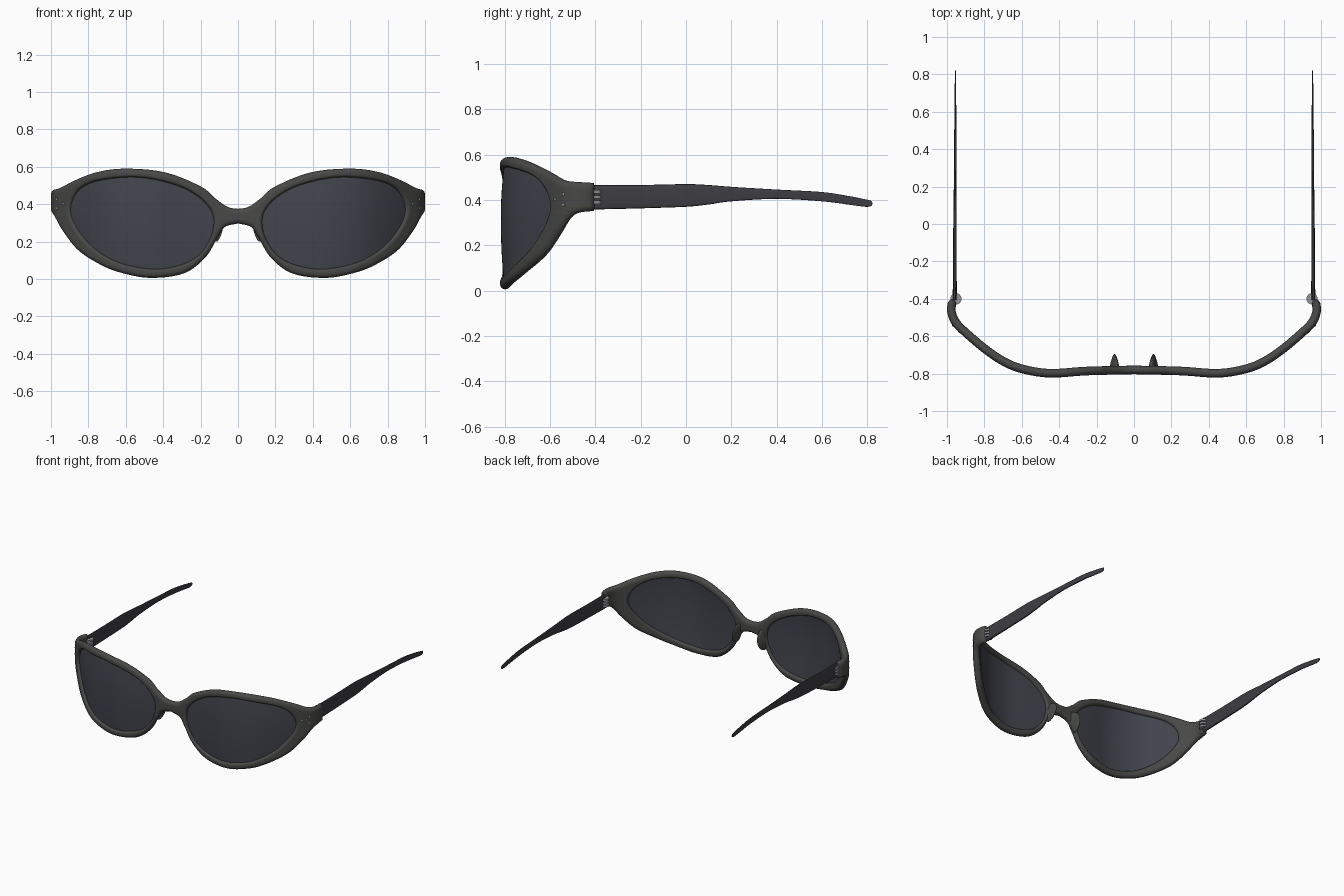
import bpy, bmesh, math
from mathutils import Vector, kdtree

if "Cube" in bpy.data.objects:
    bpy.data.objects.remove(bpy.data.objects["Cube"])


def spline(pts, n, closed=False):
    """Catmull-Rom curve through pts with n samples per span."""
    p = [Vector(q) for q in pts]
    m = len(p)
    q = [p[-1]] + p + p[:2] if closed else [2 * p[0] - p[1]] + p + [2 * p[-1] - p[-2]]
    out = []
    for i in range(m if closed else m - 1):
        a, b, c, d = q[i:i + 4]
        for k in range(n):
            t = k / n
            out.append(0.5 * (2 * b + (c - a) * t + (2 * a - 5 * b + 4 * c - d) * t * t
                              + (3 * b - a - 3 * c + d) * t ** 3))
    return out if closed else out + [p[-1]]


def material(name, rgb):
    m = bpy.data.materials.new(name)
    m.diffuse_color = (*rgb, 1)
    m.use_nodes = True
    m.node_tree.nodes["Principled BSDF"].inputs["Base Color"].default_value = m.diffuse_color
    return m


def finish(name, bm, mat, angle=40):
    """Turn a right-hand half into a mirrored, smooth-shaded object."""
    bmesh.ops.remove_doubles(bm, verts=bm.verts, dist=1e-5)
    bmesh.ops.recalc_face_normals(bm, faces=bm.faces)
    me = bpy.data.meshes.new(name)
    bm.to_mesh(me)
    bm.free()
    ob = bpy.data.objects.new(name, me)
    bpy.context.collection.objects.link(ob)
    me.materials.append(mat)
    bpy.ops.object.select_all(action='DESELECT')
    ob.select_set(True)
    bpy.context.view_layer.objects.active = ob
    bpy.ops.object.shade_smooth_by_angle(angle=math.radians(angle))
    ob.modifiers.new("mirror", 'MIRROR')
    return ob


def skin(bm, rows, wrap_rows=False, wrap_cols=False):
    """Quads between consecutive rows of coordinates."""
    v = [[bm.verts.new(c) for c in r] for r in rows]
    nr, nc = len(v), len(v[0])
    for i in range(nr if wrap_rows else nr - 1):
        for j in range(nc if wrap_cols else nc - 1):
            i2, j2 = (i + 1) % nr, (j + 1) % nc
            bm.faces.new((v[i][j], v[i2][j], v[i2][j2], v[i][j2]))
    return v


frame_mat = material("frame_dark_grey", (0.065, 0.065, 0.062))
lens_mat = material("lens_smoke", (0.055, 0.058, 0.075))
temple_mat = material("temple_dark", (0.048, 0.046, 0.055))
metal_mat = material("metal", (0.3, 0.3, 0.32))

# Wrap curve seen from above (centre to hinge)
wrap = spline([(0, -.78), (.25, -.786), (.45, -.798), (.6, -.774), (.7, -.733), (.8, -.665),
               (.9, -.58), (.95, -.53), (.974, -.48), (.976, -.44), (.966, -.405)], 20)
dist = [0]
for a, b in zip(wrap, wrap[1:]):
    dist.append(dist[-1] + (b - a).length)


def bend(u, z, off=0):
    """Flat pattern (u, z) to the wrapped surface, off = outward offset."""
    i = 0
    while i < len(wrap) - 2 and dist[i + 1] < u:
        i += 1
    t = (u - dist[i]) / (dist[i + 1] - dist[i])
    p = wrap[i].lerp(wrap[i + 1], t)
    d = (wrap[min(i + 3, len(wrap) - 1)] - wrap[max(i - 2, 0)]).normalized()
    x = p.x + d.y * off if u > 1e-6 else 0
    return Vector((x, p.y - d.x * off, z))


# Flat pattern outlines of one half
END = dist[-1]
top = [(0, .375), (.055, .385), (.12, .43), (.2, .495), (.39, .57), (.6, .59), (.77, .572),
       (.93, .525), (1.03, .487), (1.1, .479), (END, .475)]
bottom = [(END, .352), (1.1, .344), (1.06, .32), (1.0, .25), (.9, .155), (.758, .08), (.634, .035),
          (.47, .006), (.29, .03), (.175, .115), (.11, .22), (.07, .278), (0, .297)]
opening = [(.13, .31), (.17, .4), (.28, .48), (.44, .53), (.6, .543), (.81, .513), (.92, .445),
           (.945, .34), (.845, .21), (.71, .12), (.57, .07), (.41, .055), (.25, .1), (.16, .195)]
C = Vector((.5, .32))


def outline(n):
    lerp = lambda a, b: [Vector(a).lerp(Vector(b), k / n) for k in range(1, n)]
    return spline(top, n), lerp(top[-1], bottom[0]), spline(bottom, n), lerp(bottom[-1], top[0])


def tree(pts):
    kd = kdtree.KDTree(len(pts))
    for i, p in enumerate(pts):
        kd.insert((p.x, p.y, 0), i)
    kd.balance()
    return kd


a, b, c, seam = outline(150)
outer_kd = tree(a + b + c)
inner_dense = spline(opening, 150, True)
inner_kd = tree(inner_dense)
ray_kd = tree([(p - C).normalized() for p in inner_dense])


def hit(p):
    d = (p - C).normalized()
    return C + d * (inner_dense[ray_kd.find((d.x, d.y, 0))[1]] - C).length


outer = sum(outline(10), [])
inner = [hit(p) for p in outer]

# Frame front: rounded rim, bridge and end pieces
H = .023
bm = bmesh.new()
for side in (1, -1):
    rows = []
    for o, i in zip(outer, inner):
        row = []
        for k in range(15):
            p = i.lerp(o, .5 - .5 * math.cos(math.pi * k / 14))
            do = min(outer_kd.find((p.x, p.y, 0))[2] / .026, 1)
            di = min(inner_kd.find((p.x, p.y, 0))[2] / .014, 1)
            h = H * min(math.sqrt(do * (2 - do)), math.sqrt(di * (2 - di)))
            row.append(bend(p.x, p.y, side * h))
        rows.append(row)
    skin(bm, rows, wrap_rows=True)
finish("frame_front", bm, frame_mat, 60)

# Lenses: slightly domed sheets set in the openings
bm = bmesh.new()
rim = spline(opening, 6, True)
for off in (.007, -.005):
    rows = []
    for k in range(13):
        t = 1.012 * k / 12
        rows.append([bend(*C.lerp(p, t), off + .012 * (1 - t * t)) for p in rim])
    skin(bm, rows, wrap_cols=True)
finish("lenses", bm, lens_mat)

# Temples: lofted rounded sections (y, top z, bottom z, half thickness)
side_profile = [(-.405, .465, .358, .011), (-.2, .466, .363, .010), (0, .47, .37, .009),
                (.1, .466, .38, .008), (.2, .458, .394, .007), (.4, .446, .405, .006),
                (.6, .435, .394, .005), (.72, .417, .379, .004), (.79, .403, .37, .003),
                (.815, .397, .373, .002), (.822, .389, .381, .001)]
bm = bmesh.new()
rows = []
for y, hi, lo, w in [tuple(v) for v in spline(side_profile, 5)]:
    x = .9585 - .004 * (y + .4) / 1.22
    row = []
    for k in range(20):
        t = 2 * math.pi * k / 20
        cx, cz = (math.copysign(abs(f(t)) ** .6, f(t)) for f in (math.cos, math.sin))
        row.append((x + w * cx, y, (hi + lo) / 2 + (hi - lo) / 2 * cz))
    rows.append(row)
v = skin(bm, rows, wrap_cols=True)
bm.faces.new(v[0])
bm.faces.new(v[-1])
finish("temples", bm, temple_mat)

# Hinges: stacked knuckle discs
bm = bmesh.new()
for z in (.39, .413, .436):
    r = bmesh.ops.create_cone(bm, cap_ends=True, segments=24, radius1=.03, radius2=.03, depth=.014)
    bmesh.ops.translate(bm, verts=r['verts'], vec=(.952, -.4, z))
finish("hinges", bm, metal_mat)

# Nose pads: tapered fins behind the bridge
bm = bmesh.new()
bmesh.ops.create_uvsphere(bm, u_segments=24, v_segments=16, radius=1)
for p in bm.verts:
    x, y, z = p.co
    y = max(y, 0)
    p.co = (.104 - .012 * z + .024 * x * (1 - .5 * y), -.77 + .075 * y, .275 + .075 * z)
finish("nose_pads", bm, frame_mat, 60)

# Rivets: three small studs on each end piece
bm = bmesh.new()
for u, z in ((1.037, .425), (.99, .402), (1.035, .378)):
    r = bmesh.ops.create_uvsphere(bm, u_segments=12, v_segments=8, radius=.009)
    bmesh.ops.translate(bm, verts=r['verts'], vec=bend(u, z, H - .006))
finish("rivets", bm, metal_mat)
